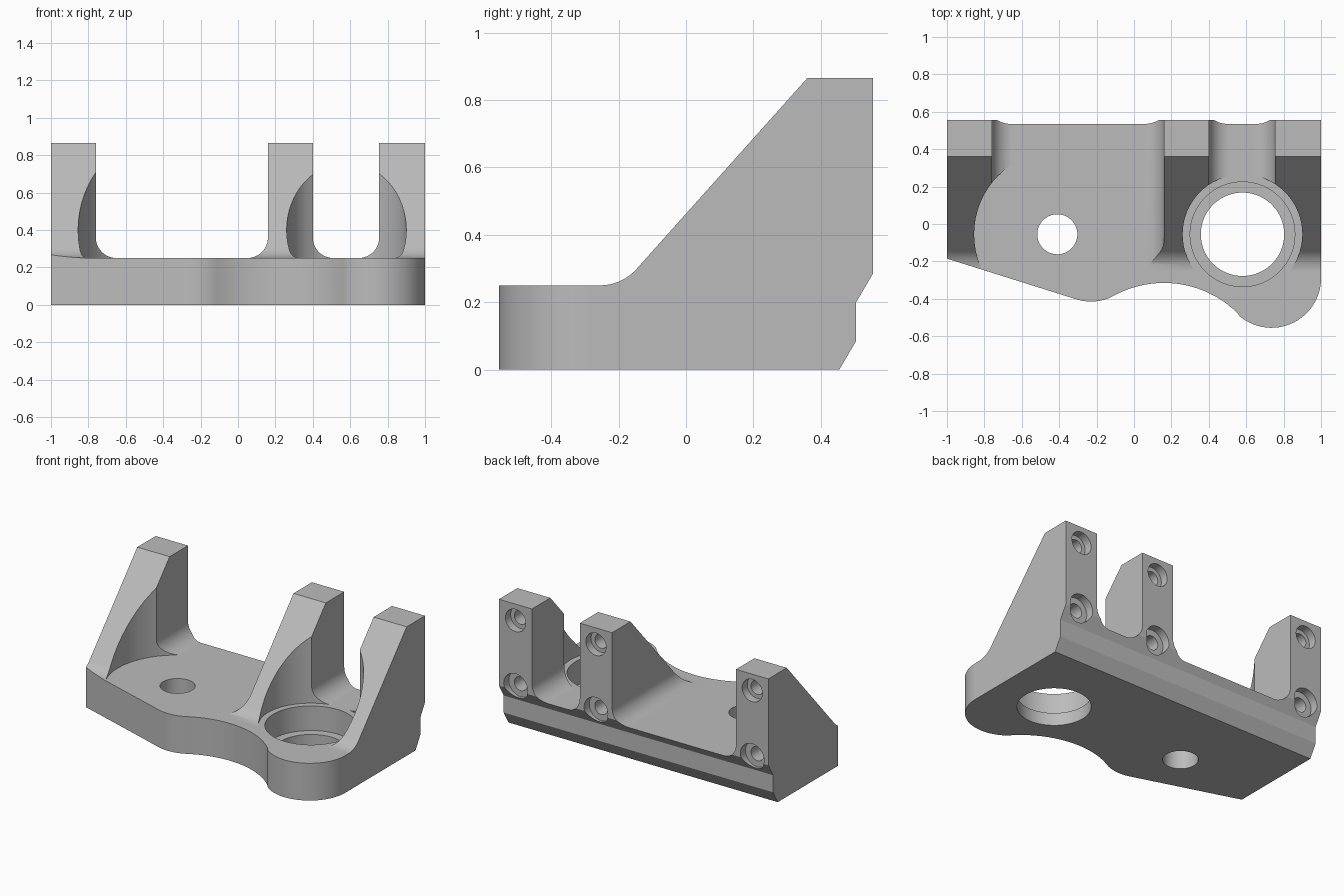
import bpy, bmesh, math

cube = bpy.data.objects.get("Cube")
if cube:
    bpy.data.objects.remove(cube, do_unlink=True)

FLOOR = 0.25   # top of the base plate

grey = bpy.data.materials.new("machined_grey")
grey.use_nodes = True
colour = (0.5, 0.5, 0.5, 1)
grey.diffuse_color = colour
grey.node_tree.nodes["Principled BSDF"].inputs["Base Color"].default_value = colour


def arc(cx, cy, r, start, end, steps=16):
    """Points along an arc, angles in degrees."""
    pts = []
    for i in range(steps + 1):
        a = math.radians(start + (end - start) * i / steps)
        pts.append((round(cx + r * math.cos(a), 5), round(cy + r * math.sin(a), 5)))
    return pts


def circle(cx, cy, r, steps=64):
    return arc(cx, cy, r, 0, 360, steps)[:-1]


def prism(name, points, axis, low, high):
    """Extrude a flat outline along one axis."""
    place = {"x": lambda a, b, t: (t, a, b),
             "y": lambda a, b, t: (a, t, b),
             "z": lambda a, b, t: (a, b, t)}[axis]
    bm = bmesh.new()
    ends = [[bm.verts.new(place(a, b, t)) for a, b in points] for t in (low, high)]
    for ring in ends:
        bm.faces.new(ring)
    n = len(points)
    for i in range(n):
        j = (i + 1) % n
        bm.faces.new((ends[0][i], ends[0][j], ends[1][j], ends[1][i]))
    bmesh.ops.recalc_face_normals(bm, faces=bm.faces)
    mesh = bpy.data.meshes.new(name)
    bm.to_mesh(mesh)
    bm.free()
    mesh.materials.append(grey)
    obj = bpy.data.objects.new(name, mesh)
    bpy.context.collection.objects.link(obj)
    return obj


def activate(obj):
    bpy.ops.object.select_all(action="DESELECT")
    obj.select_set(True)
    bpy.context.view_layer.objects.active = obj


def combine(target, tool, operation="DIFFERENCE"):
    """Apply a boolean and discard the tool."""
    tool.hide_render = True
    activate(target)
    mod = target.modifiers.new("boolean", "BOOLEAN")
    mod.operation = operation
    mod.solver = "EXACT"
    mod.object = tool
    bpy.ops.object.modifier_apply(modifier=mod.name)
    bpy.data.objects.remove(tool, do_unlink=True)


# Side profile: plate, sloped ribs and stepped back
side = [(-0.7, 0), (0.455, 0), (0.505, 0.085), (0.505, 0.2), (0.555, 0.285),
        (0.555, 0.865), (0.36, 0.865)]
side += arc(-0.255, FLOOR + 0.145, 0.145, -41.8, -90, 12)
side += [(-0.7, FLOOR)]
bracket = prism("bracket", side, "x", -1.2, 1.2)

# Plan outline with a curved front edge
plan = [(-1, 0.7), (-1, -0.185)]
plan += arc(-0.23, -0.165, 0.25, 252.7, 298.8, 12)
plan += arc(0.16, -0.875, 0.56, 118.8, 45.6, 20)[1:]
plan += arc(0.735, -0.29, 0.265, 225.6, 360, 28)[1:]
plan += [(1, 0.7)]
combine(bracket, prism("plan_tool", plan, "z", -0.5, 1.5), "INTERSECT")

# Round-bottomed channels that separate the three ribs
r = 0.11
for left, right in ((-0.76, 0.16), (0.4, 0.755)):
    channel = [(left, 1.2)]
    channel += arc(left + r, FLOOR + r, r, 180, 270, 12)
    channel += arc(right - r, FLOOR + r, r, 270, 360, 12)
    channel += [(right, 1.2)]
    combine(bracket, prism("channel_tool", channel, "y", -1, 1))

# Bores: clearance pockets, counterbore and through holes
for x, radius, bottom in ((-0.41, 0.445, FLOOR), (0.58, 0.32, FLOOR),
                          (0.58, 0.28, 0.085), (0.58, 0.223, -0.2),
                          (-0.41, 0.107, -0.2)):
    combine(bracket, prism("bore_tool", circle(x, -0.055, radius), "z", bottom, 1.3))

# Blind screw holes in the back of each rib
for x in (-0.88, 0.28, 0.877):
    for z, head in ((0.755, 0.075), (0.31, 0.088)):
        for radius, depth in ((head, 0.5), (0.047, 0.36)):
            tool = prism("screw_tool", circle(x, z, radius, 32), "y", depth, 0.8)
            combine(bracket, tool)

# Smooth curves, crisp edges, flat faces kept flat
activate(bracket)
bpy.ops.object.shade_smooth_by_angle(angle=math.radians(25))
weighted = bracket.modifiers.new("weighted_normals", "WEIGHTED_NORMAL")
weighted.weight = 100
weighted.keep_sharp = True
